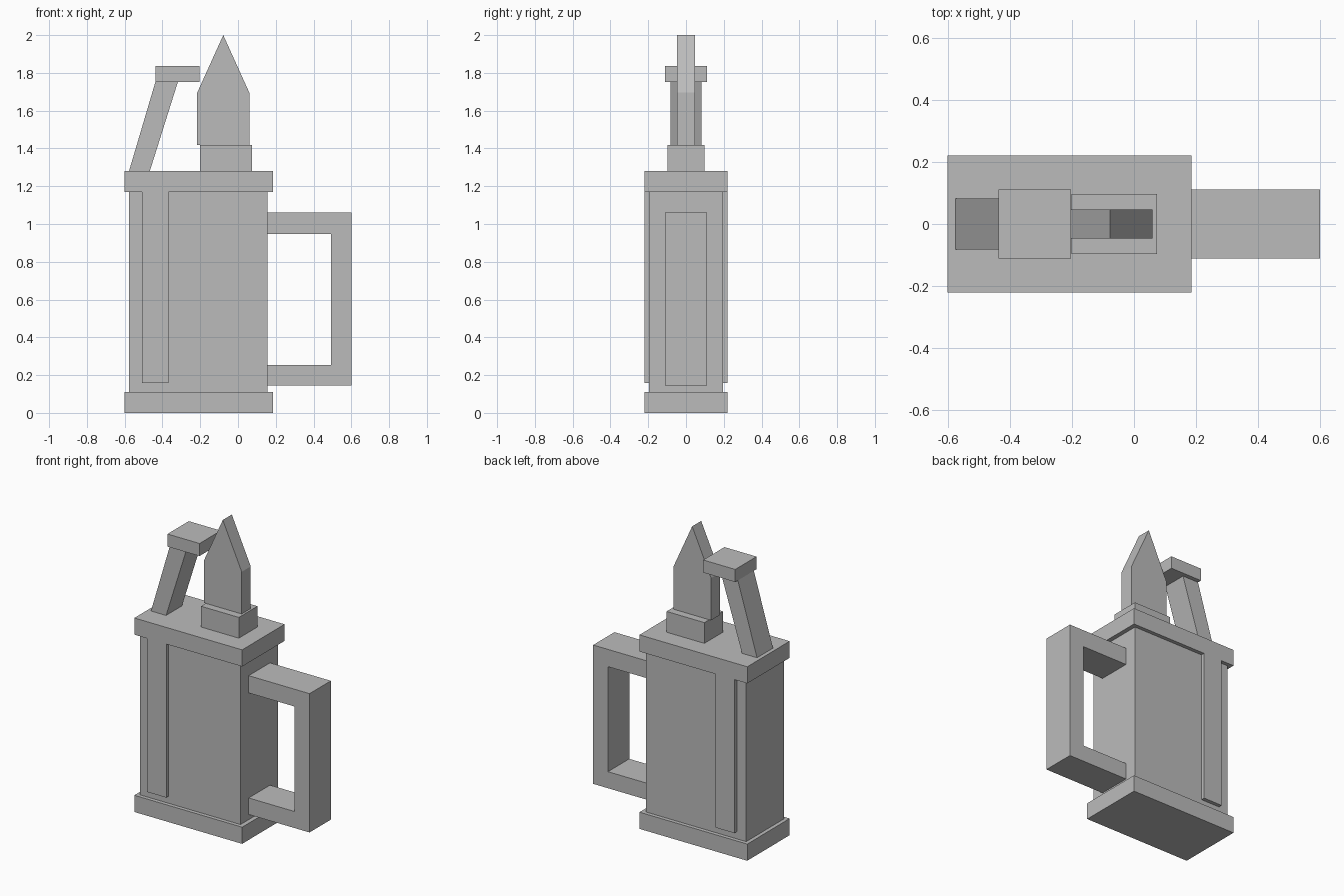
import bpy, bmesh

if "Cube" in bpy.data.objects:
    bpy.data.objects.remove(bpy.data.objects["Cube"])

grey = bpy.data.materials.new("plain_grey")
grey.diffuse_color = (0.5, 0.5, 0.5, 1)
grey.use_nodes = True
grey.node_tree.nodes["Principled BSDF"].inputs["Base Color"].default_value = grey.diffuse_color


def prism(name, profile, y0, y1):
    """Extrude an x/z profile from y0 to y1."""
    bm = bmesh.new()
    face = bm.faces.new([bm.verts.new((x, y0, z)) for x, z in profile])
    ext = bmesh.ops.extrude_face_region(bm, geom=[face])
    verts = [g for g in ext["geom"] if isinstance(g, bmesh.types.BMVert)]
    bmesh.ops.translate(bm, verts=verts, vec=(0, y1 - y0, 0))
    bmesh.ops.recalc_face_normals(bm, faces=bm.faces)
    mesh = bpy.data.meshes.new(name)
    bm.to_mesh(mesh)
    bm.free()
    mesh.materials.append(grey)
    obj = bpy.data.objects.new(name, mesh)
    bpy.context.collection.objects.link(obj)
    return obj


def box(name, x0, x1, z0, z1, y0, y1):
    return prism(name, [(x0, z0), (x1, z0), (x1, z1), (x0, z1)], y0, y1)


# Body with overhanging base and lid
box("base", -0.602, 0.185, 0, 0.11, -0.221, 0.221)
box("body", -0.577, 0.156, 0.11, 1.17, -0.196, 0.196)
box("lid", -0.602, 0.185, 1.17, 1.28, -0.221, 0.221)

# Raised strips hanging from the lid, front and back
box("front_strip", -0.508, -0.369, 0.157, 1.17, -0.221, -0.196)
box("back_strip", -0.508, -0.369, 0.157, 1.17, 0.196, 0.221)

# Squared loop handle
prism("handle", [(0.156, 0.144), (0.6, 0.144), (0.6, 1.06), (0.156, 1.06),
                 (0.156, 0.946), (0.492, 0.946), (0.492, 0.253), (0.156, 0.253)],
      -0.111, 0.111)

# Collar and pointed top
box("collar", -0.202, 0.074, 1.28, 1.417, -0.097, 0.097)
prism("pointed_top", [(-0.216, 1.417), (0.06, 1.417), (0.06, 1.695),
                      (-0.078, 2.0), (-0.216, 1.695)], -0.047, 0.047)

# Slanted lever with its thumb pad
prism("lever", [(-0.577, 1.28), (-0.467, 1.28), (-0.318, 1.753), (-0.437, 1.753)],
      -0.083, 0.083)
box("thumb_pad", -0.437, -0.203, 1.753, 1.836, -0.111, 0.111)
